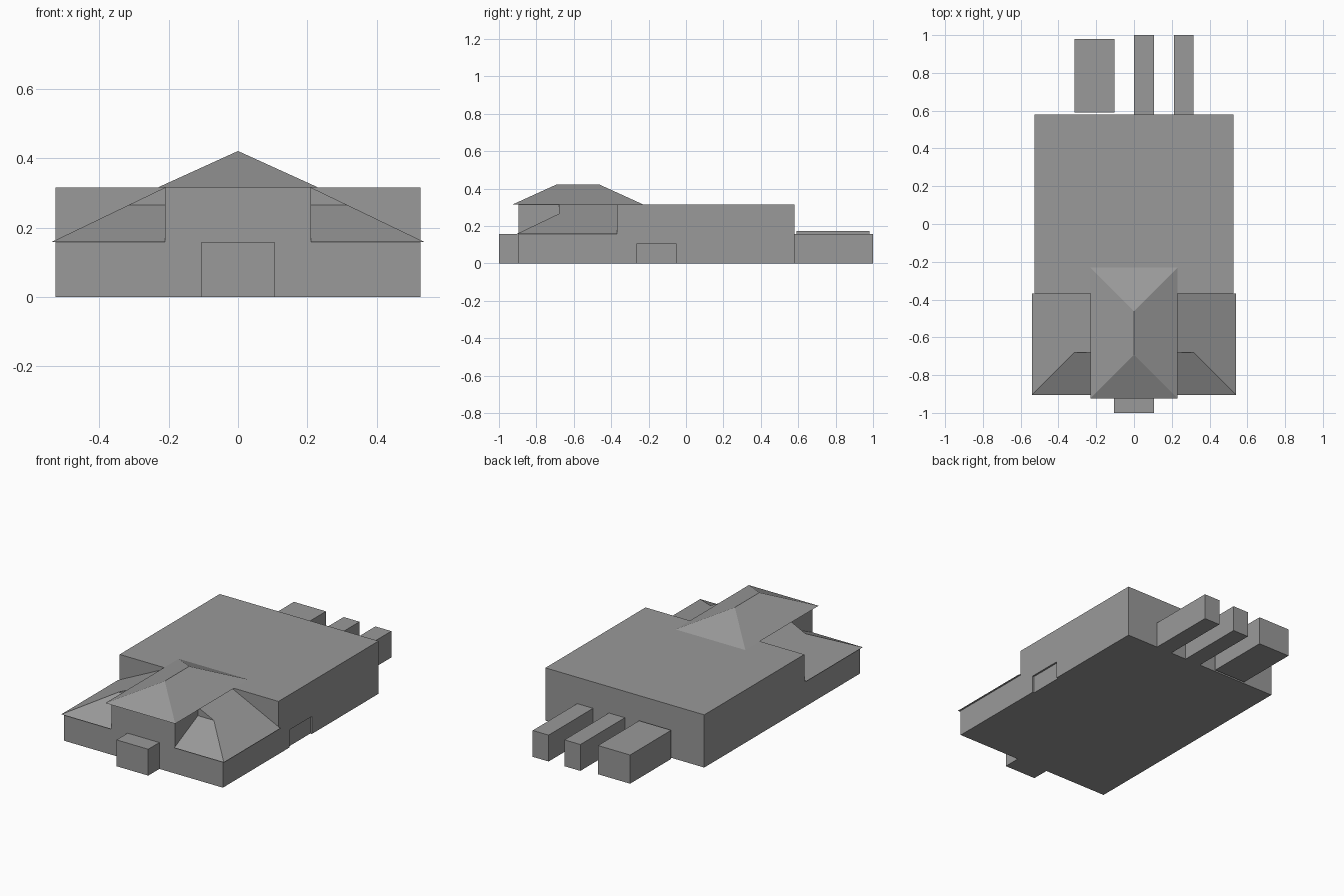
import bpy, bmesh

if "Cube" in bpy.data.objects:
    bpy.data.objects.remove(bpy.data.objects["Cube"])

U = 2 / 19            # building module
LOW, HIGH = 1.5 * U, 3 * U

# Dark grey for every part
grey = bpy.data.materials.new("dark_grey")
grey.diffuse_color = (0.32, 0.32, 0.32, 1)
grey.use_nodes = True
grey.node_tree.nodes["Principled BSDF"].inputs["Base Color"].default_value = grey.diffuse_color


def make(name, verts, faces):
    mesh = bpy.data.meshes.new(name)
    mesh.from_pydata(verts, [], faces)
    bm = bmesh.new()
    bm.from_mesh(mesh)
    bmesh.ops.recalc_face_normals(bm, faces=bm.faces)
    bm.to_mesh(mesh)
    bm.free()
    mesh.materials.append(grey)
    obj = bpy.data.objects.new(name, mesh)
    bpy.context.collection.objects.link(obj)
    return obj


def box(name, x0, x1, y0, y1, z1, z0=0):
    verts = [(x, y, z) for z in (z0, z1) for x, y in ((x0, y0), (x1, y0), (x1, y1), (x0, y1))]
    faces = [(0, 1, 2, 3), (4, 5, 6, 7)]
    faces += [(i, (i + 1) % 4, (i + 1) % 4 + 4, i + 4) for i in range(4)]
    return make(name, verts, faces)


# Main volumes
hall_front, hall_back, front = -1 + 6 * U, -1 + 15 * U, -1 + U
hall = box("main_hall", -5 * U, 5 * U, hall_front, hall_back, HIGH)
box("front_wings", -5 * U, 5 * U, front, hall_front, LOW)
box("central_tower", -2 * U, 2 * U, front, hall_front, HIGH)
box("entrance_porch", -U, U, -1, front, LOW)

# Shallow recessed door in the right wall
cutter = box("door_cutter", 4.9 * U, 5.5 * U, -1 + 7 * U, -1 + 9 * U, U, -0.1)
cutter.hide_render = True
cut = hall.modifiers.new("door_recess", 'BOOLEAN')
cut.operation, cut.solver, cut.object = 'DIFFERENCE', 'EXACT', cutter

# Rear annexes
box("rear_annex_middle", 0, U, hall_back, 1, LOW)
box("rear_annex_right", 2 * U, 3 * U, hall_back, 1, LOW)
box("rear_store", -3 * U, -0.103, hall_back + 0.012, 0.98, 0.172)

# Hipped roof over the tower
w, y0, y1 = 2.2 * U, -0.925, -0.231
make("tower_roof",
     [(-w, y0, HIGH), (w, y0, HIGH), (w, y1, HIGH), (-w, y1, HIGH),
      (0, y0 + w, 4 * U), (0, y1 - w, 4 * U)],
     [(0, 1, 2, 3), (0, 1, 4), (1, 2, 5, 4), (2, 3, 5), (3, 0, 4, 5)])

# Lean-to wing roofs with a hipped front and small gable, mirrored
e, i, g, fy, gy = 0.539, 2 * U, 0.316, -0.904, -0.68
gz = LOW + (HIGH - LOW) * (e - g) / (e - i)
wing = make("wing_roofs",
            [(e, fy, LOW), (e, hall_front, LOW), (i, hall_front, HIGH), (i, gy, HIGH),
             (g, gy, gz), (i, gy, gz), (i, fy, LOW), (i, hall_front, LOW)],
            [(0, 1, 2, 3, 4), (3, 5, 4), (0, 4, 5, 6), (0, 6, 7, 1), (1, 7, 2), (6, 5, 3, 2, 7)])
wing.modifiers.new("mirror", 'MIRROR').use_axis[0] = True
